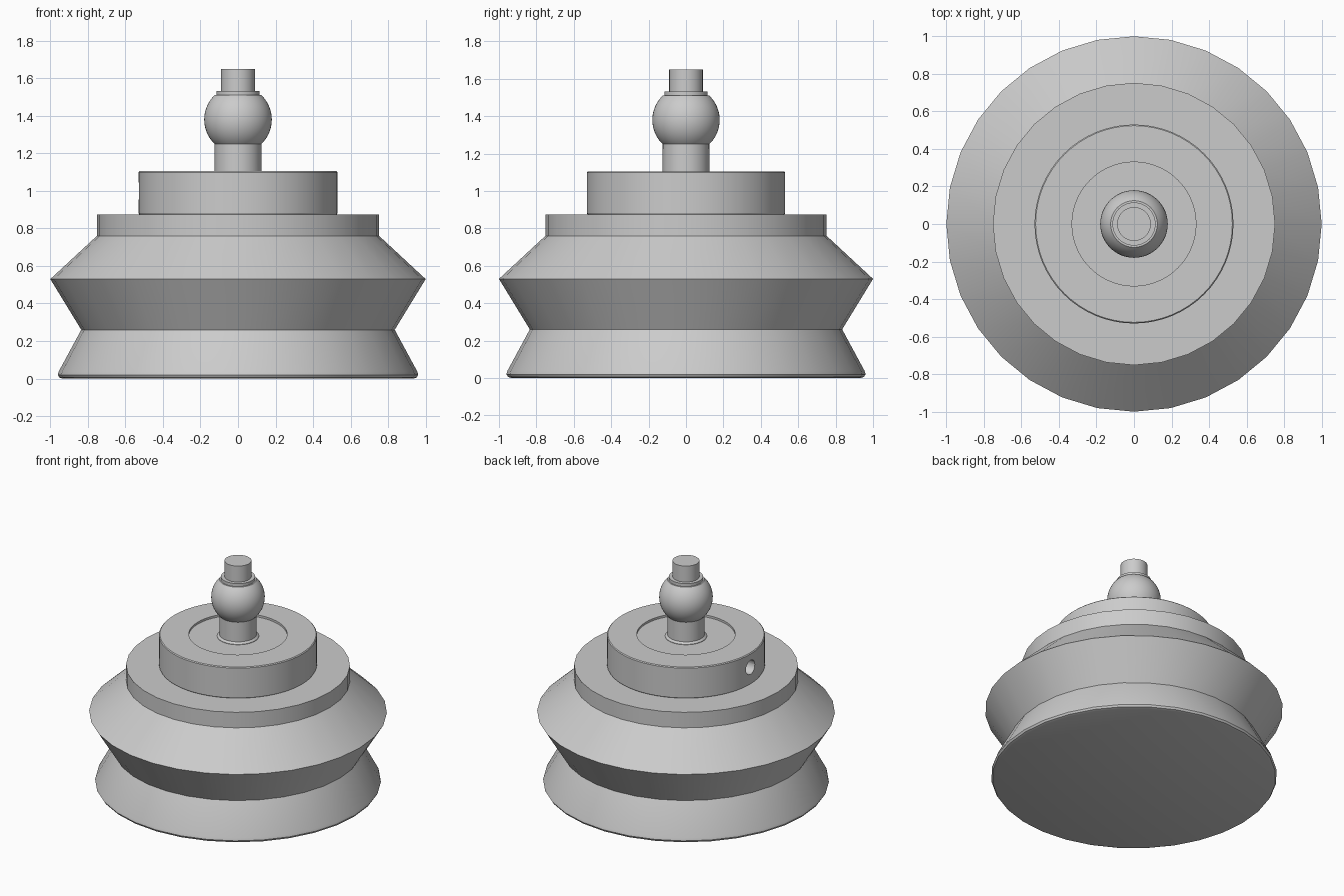
import bpy, bmesh, math

if "Cube" in bpy.data.objects:
    bpy.data.objects.remove(bpy.data.objects["Cube"])


def lathe(name, profile, sides):
    """Revolve an (r, z) profile, bottom to top, around z; r = 0 ends close it."""
    bm = bmesh.new()
    rings = []
    for r, z in profile:
        if r == 0:
            rings.append([bm.verts.new((0, 0, z))])
        else:
            rings.append([bm.verts.new((-r * math.sin(2 * math.pi * i / sides),
                                        r * math.cos(2 * math.pi * i / sides), z))
                          for i in range(sides)])
    for a, b in zip(rings, rings[1:]):
        for i in range(sides):
            j = (i + 1) % sides
            if len(a) == 1:
                bm.faces.new((a[0], b[j], b[i]))
            elif len(b) == 1:
                bm.faces.new((a[i], a[j], b[0]))
            else:
                bm.faces.new((a[i], a[j], b[j], b[i]))
    bmesh.ops.recalc_face_normals(bm, faces=bm.faces)
    mesh = bpy.data.meshes.new(name)
    bm.to_mesh(mesh)
    bm.free()
    obj = bpy.data.objects.new(name, mesh)
    bpy.context.collection.objects.link(obj)
    return obj


def smooth(obj):
    bpy.ops.object.select_all(action='DESELECT')
    obj.select_set(True)
    bpy.context.view_layer.objects.active = obj
    bpy.ops.object.shade_smooth_by_angle(angle=math.radians(25))


# Bellows suction cup with rounded lip and flat top flange
bellows = lathe("bellows_cup", [
    (0, 0), (0.935, 0), (0.952, 0.006), (0.96, 0.02), (0.955, 0.038),
    (0.835, 0.26), (1.0, 0.53), (0.752, 0.76), (0.752, 0.875), (0, 0.875)], 32)

# Mounting collar with softened rims and a shallow recess on top
collar = lathe("mounting_collar", [
    (0, 0.87), (0.524, 0.87), (0.53, 0.882), (0.53, 1.099), (0.524, 1.105),
    (0.33, 1.105), (0.33, 1.09), (0, 1.09)], 64)

# Air port drilled into the left side of the collar
bpy.ops.mesh.primitive_cylinder_add(vertices=32, radius=0.052, depth=0.4,
                                    location=(-0.55, 0, 1.0),
                                    rotation=(0, math.pi / 2, 0))
cutter = bpy.context.object
cutter.name = "air_port_cutter"
cut = collar.modifiers.new("air_port", 'BOOLEAN')
cut.operation = 'DIFFERENCE'
cut.solver = 'EXACT'
cut.object = cutter
bpy.context.view_layer.objects.active = collar
bpy.ops.object.modifier_apply(modifier=cut.name)
bpy.data.objects.remove(cutter)

# Ball stud: neck, ball, thin shoulder and tip
ball_r, ball_z = 0.18, 1.38
a0 = math.asin(0.13 / ball_r)
ball = [(ball_r * math.cos(a), ball_z + ball_r * math.sin(a))
        for a in (a0 * (2 * i / 20 - 1) for i in range(21))]
stud = lathe("ball_stud", [(0, 1.085), (0.14, 1.085), (0.14, 1.093), (0.125, 1.105)]
             + ball + [(0.115, 1.51), (0.115, 1.532), (0.09, 1.532),
                       (0.09, 1.65), (0, 1.65)], 48)

for part in (bellows, collar, stud):
    smooth(part)
